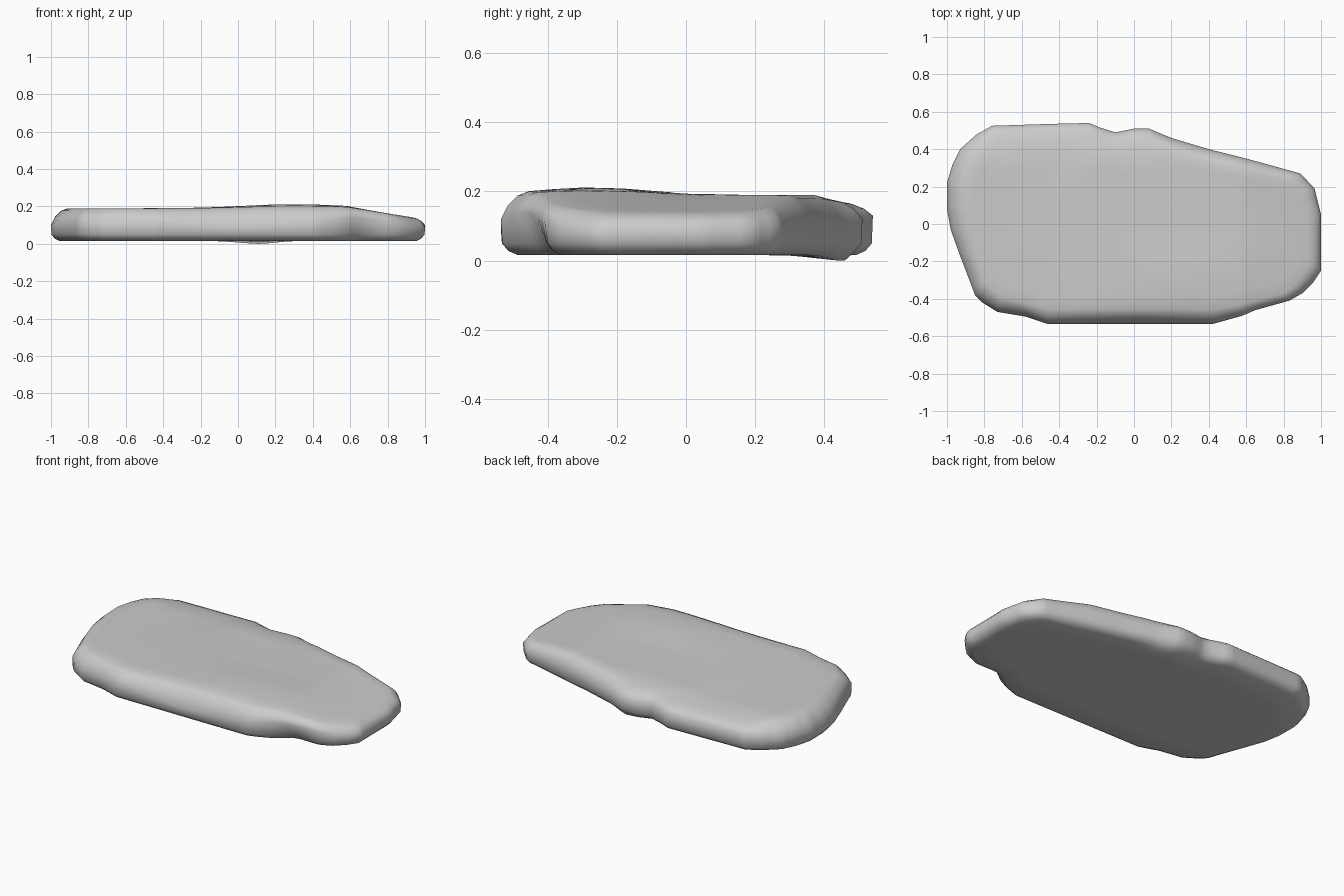
import bpy, bmesh, math
from mathutils import Vector

if "Cube" in bpy.data.objects:
    bpy.data.objects.remove(bpy.data.objects["Cube"])

# Outline seen from above: x, y, shoulder inset, height of the widest rim
RIM = [
    (1, -.25, .07, .09), (1, .05, .07, .10), (.965, .19, .07, .10), (.89, .27, .06, .10),
    (.6, .35, .06, .12), (.4, .40, .07, .12), (.2, .46, .08, .11), (.08, .51, .09, .12),
    (0, .51, .09, .12), (-.1, .49, .07, .12), (-.18, .515, .08, .13), (-.24, .54, .10, .13),
    (-.45, .535, .10, .13), (-.76, .525, .10, .13), (-.84, .48, .10, .12), (-.93, .40, .10, .11),
    (-.97, .32, .10, .11), (-1, .22, .10, .10), (-1, .08, .10, .10), (-.98, -.03, .10, .11),
    (-.93, -.17, .09, .12), (-.88, -.30, .09, .12), (-.85, -.38, .09, .12), (-.81, -.42, .09, .11),
    (-.73, -.47, .08, .11), (-.58, -.495, .07, .11), (-.46, -.535, .08, .12), (0, -.535, .08, .09),
    (.42, -.535, .08, .12), (.58, -.49, .06, .14), (.65, -.46, .05, .14), (.83, -.41, .05, .12),
    (.9, -.37, .06, .10), (.96, -.31, .07, .09)]


def bump(x, y, cx, cy, rx, ry):
    return math.exp(-((x - cx) / rx) ** 2 - ((y - cy) / ry) ** 2)


def top_z(x, y):
    z = .19 + .022 * bump(x, y, .3, -.27, .38, .22)
    z -= .14 * max(0, x - .58) + .28 * max(0, y - .37)
    z -= .012 * bump(x, y, -.42, .33, .14, .07)
    return z


def bottom_z(x, y):
    return .016 - .016 * bump(x, y, .12, .45, .16, .07)


def resample(points, step=.035):
    out = []
    for i, a in enumerate(points):
        b = points[(i + 1) % len(points)]
        n = max(1, round(math.dist(a[:2], b[:2]) / step))
        out += [[a[k] + (b[k] - a[k]) * j / n for k in range(4)] for j in range(n)]
    return out


def inset(p, d):
    # Move towards the long spine of the slab
    p2 = Vector(p[:2])
    spine = Vector((max(-.55, min(.55, p2.x)), 0))
    return p2 + (spine - p2).normalized() * d


def inward(p, f):
    # Scale the shoulder outline towards the spine for the inner top and base
    p2 = Vector(p)
    spine = Vector((max(-.55, min(.55, p2.x)), 0))
    return p2.lerp(spine, f)


outline = resample(RIM)
rings = [[] for _ in range(14)]
for p in outline:
    x, y, sh, rim = p
    under = .045 * bump(x, y, .68, -.47, .13, .15)
    low = inset(p, .05 + under)
    top = inset(p, sh)
    tz = top_z(*top)
    for k, f in enumerate((.9, .6, .3)):
        q = inward(low, f)
        rings[k].append((q.x, q.y, bottom_z(*q)))
    side = [(low, bottom_z(*low)),
            (inset(p, .022 + under), .028),
            (inset(p, .003 + under), .05),
            (inset(p, 0), rim),
            (inset(p, sh * .25), rim + (tz - rim) * .5),
            (inset(p, sh * .6), rim + (tz - rim) * .85),
            (top, tz)]
    for k, (q, z) in enumerate(side):
        rings[3 + k].append((q.x, q.y, z))
    for k, f in enumerate((.15, .35, .6, .9)):
        q = inward(top, f)
        rings[10 + k].append((q.x, q.y, top_z(*q)))

# Stone slab skinned through the rings
bm = bmesh.new()
vr = [[bm.verts.new(c) for c in r] for r in rings]
n = len(outline)
for a, b in zip(vr, vr[1:]):
    for i in range(n):
        j = (i + 1) % n
        bm.faces.new((a[i], a[j], b[j], b[i]))
bm.faces.new(list(reversed(vr[0])))
bm.faces.new(vr[-1])
bmesh.ops.remove_doubles(bm, verts=bm.verts, dist=.0005)
bmesh.ops.recalc_face_normals(bm, faces=bm.faces)
low_z = min(v.co.z for v in bm.verts)
for v in bm.verts:
    v.co.z -= low_z
for f in bm.faces:
    f.smooth = True
mesh = bpy.data.meshes.new("stone_slab")
bm.to_mesh(mesh)
bm.free()
slab = bpy.data.objects.new("stone_slab", mesh)
bpy.context.collection.objects.link(slab)
